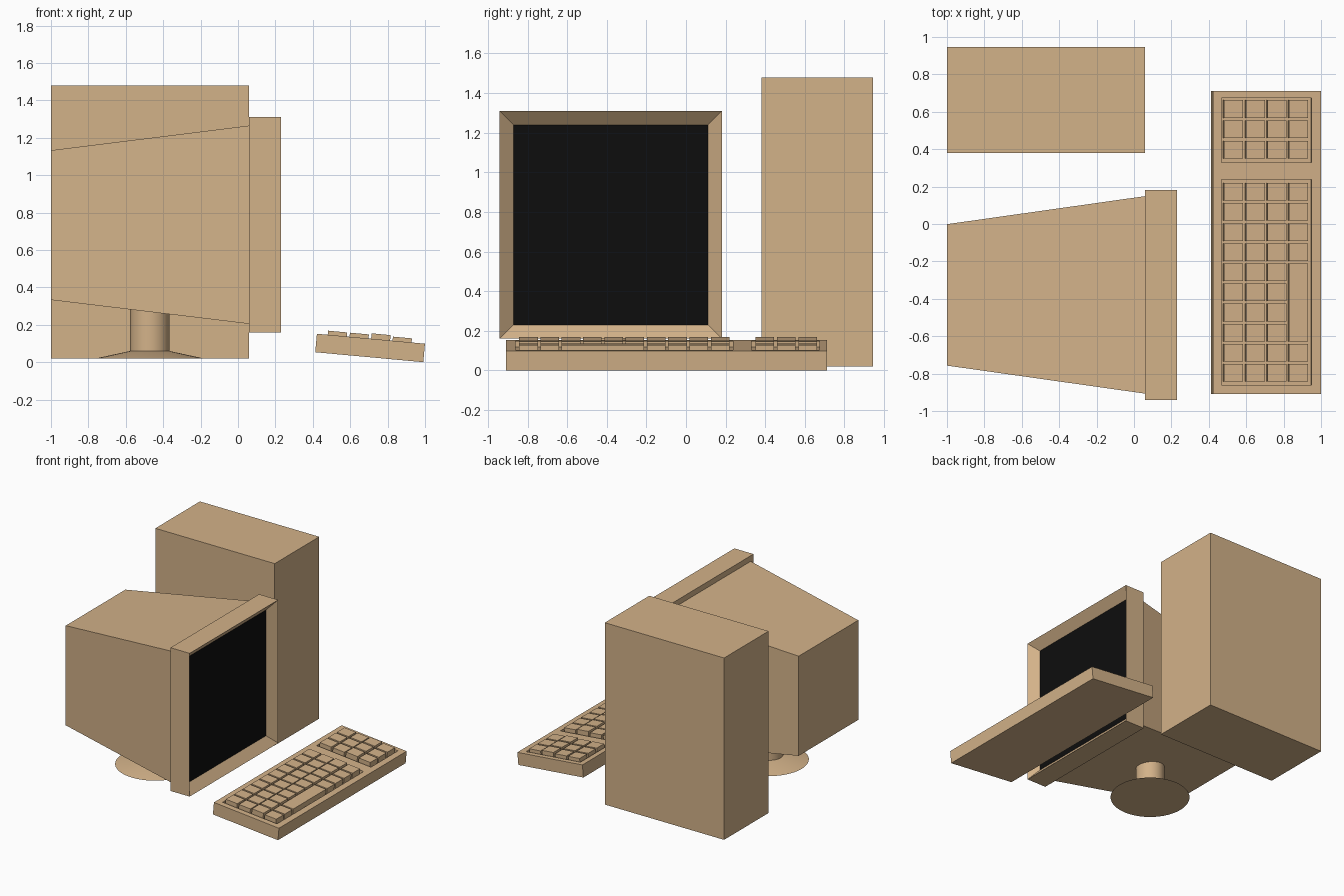
import bpy, bmesh, math
from mathutils import Matrix, Vector

if "Cube" in bpy.data.objects:
    bpy.data.objects.remove(bpy.data.objects["Cube"])


def material(name, rgb):
    m = bpy.data.materials.new(name)
    m.diffuse_color = (*rgb, 1)
    m.use_nodes = True
    m.node_tree.nodes["Principled BSDF"].inputs["Base Color"].default_value = m.diffuse_color
    return m


BEIGE = material("beige plastic", (0.65, 0.445, 0.25))
BLACK = material("black glass", (0.004, 0.004, 0.004))


def finish(name, bm, *mats):
    bmesh.ops.recalc_face_normals(bm, faces=bm.faces[:])
    me = bpy.data.meshes.new(name)
    bm.to_mesh(me)
    bm.free()
    ob = bpy.data.objects.new(name, me)
    bpy.context.collection.objects.link(ob)
    for m in mats or (BEIGE,):
        me.materials.append(m)
    return ob


def add_box(bm, lo, hi):
    lo, hi = Vector(lo), Vector(hi)
    mat = Matrix.Translation((lo + hi) / 2) @ Matrix.Diagonal((*(hi - lo), 1))
    return bmesh.ops.create_cube(bm, size=1, matrix=mat)["verts"]


# Computer tower
bm = bmesh.new()
add_box(bm, (-1, 0.38, 0.02), (0.06, 0.945, 1.48))
finish("computer_tower", bm)

# Monitor body, tapering towards the back
YC = -0.379
bm = bmesh.new()
for v in add_box(bm, (-1, -0.907, 0.205), (0.06, 0.149, 1.265)):
    if v.co.x < -0.5:
        v.co.y = YC + math.copysign(0.378, v.co.y - YC)
        v.co.z = 0.733 + math.copysign(0.4, v.co.z - 0.733)
finish("monitor_body", bm)

# Monitor bezel with sloped recess and black screen
bm = bmesh.new()
add_box(bm, (0.06, -0.942, 0.16), (0.23, 0.182, 1.31))
bm.normal_update()
front = [f for f in bm.faces if f.normal.x > 0.9]
bmesh.ops.inset_region(bm, faces=front, thickness=0.099)
for v in front[0].verts:
    v.co.x = 0.17
front[0].material_index = 1
finish("monitor_bezel_and_screen", bm, BEIGE, BLACK)


# Round stand: shallow cone foot and neck
def cone(name, r1, r2, z1, z2):
    bm = bmesh.new()
    bmesh.ops.create_cone(bm, cap_ends=True, segments=48, radius1=r1, radius2=r2,
                          depth=z2 - z1,
                          matrix=Matrix.Translation((-0.472, YC, (z1 + z2) / 2)))
    ob = finish(name, bm)
    bpy.ops.object.select_all(action='DESELECT')
    ob.select_set(True)
    bpy.context.view_layer.objects.active = ob
    bpy.ops.object.shade_smooth_by_angle(angle=math.radians(25))


cone("stand_foot", 0.29, 0.105, 0.02, 0.06)
cone("stand_neck", 0.105, 0.105, 0.05, 0.285)

# Keyboard case in its own tilted frame, with two sunken key wells
TILT = Matrix.Translation((0.422, 0, 0.152)) @ Matrix.Rotation(math.radians(5.25), 4, 'Y')
WELL_X = (0.045, 0.53)
WELLS_Y = ((-0.862, 0.238), (0.33, 0.673))
bm = bmesh.new()
add_box(bm, (0, -0.908, -0.099), (0.58, 0.712, 0))
cuts = [((x, 0, 0), (1, 0, 0)) for x in WELL_X]
cuts += [((0, y, 0), (0, 1, 0)) for w in WELLS_Y for y in w]
for co, no in cuts:
    bmesh.ops.bisect_plane(bm, geom=bm.verts[:] + bm.edges[:] + bm.faces[:],
                           plane_co=co, plane_no=no)


def in_well(f):
    c = f.calc_center_median()
    return (c.z > -0.001 and WELL_X[0] < c.x < WELL_X[1]
            and any(a < c.y < b for a, b in WELLS_Y))


wells = bmesh.ops.extrude_discrete_faces(bm, faces=[f for f in bm.faces if in_well(f)])["faces"]
for f in wells:
    for v in f.verts:
        v.co.z = -0.03
finish("keyboard_case", bm).matrix_world = TILT

# Keys: four rows, with a long space bar in the nearest row
COLS = (0.109, 0.226, 0.342, 0.457)
TOPS = (0.022, 0.022, 0.029, 0.022)


def add_key(bm, row, y1, y2):
    x = COLS[row]
    add_box(bm, (x - 0.051, y1 - 0.047, -0.03), (x + 0.051, y2 + 0.047, TOPS[row]))


bm = bmesh.new()
for row in range(4):
    for i in range(10):
        y = 0.172 - 0.1075 * i
        if row == 3 and 4 <= i <= 7:
            if i == 7:
                add_key(bm, row, y, y + 3 * 0.1075)
        else:
            add_key(bm, row, y, y)
finish("main_keys", bm).matrix_world = TILT

bm = bmesh.new()
for row in range(4):
    for i in range(3):
        y = 0.615 - 0.109 * i
        add_key(bm, row, y, y)
finish("number_pad_keys", bm).matrix_world = TILT
